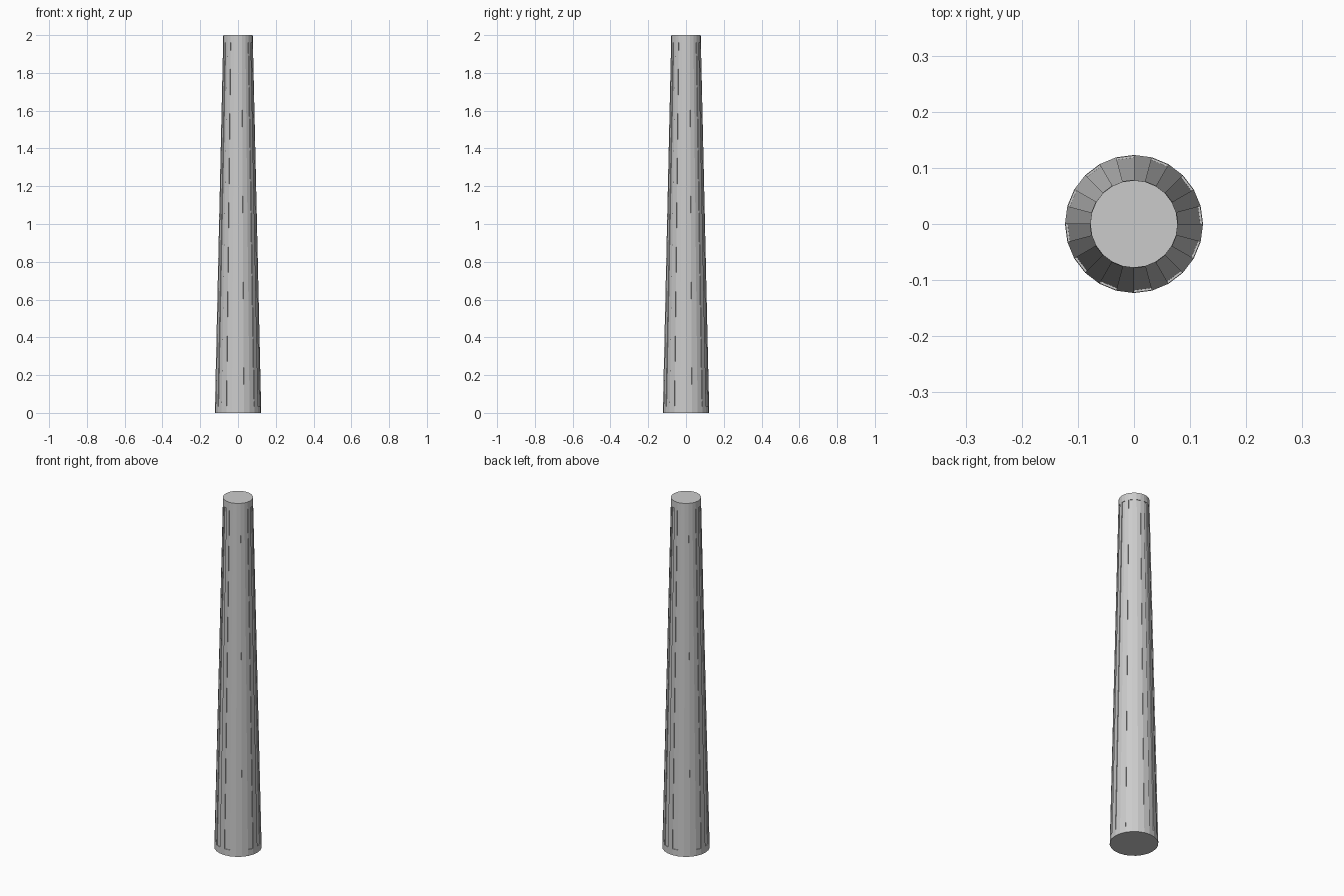
import bpy
import bmesh
from math import cos, sin, tau

cube = bpy.data.objects.get("Cube")
if cube:
    bpy.data.objects.remove(cube, do_unlink=True)

SIDES = 24
BASE_R, TOP_R, HEIGHT = 0.123, 0.078, 2.0
FLUTE_LOW, FLUTE_HIGH, DEPTH = 0.035, 1.96, 0.004

stone = bpy.data.materials.new("grey stone")
stone.use_nodes = True
grey = (0.6, 0.6, 0.6, 1)
stone.diffuse_color = grey
stone.node_tree.nodes["Principled BSDF"].inputs["Base Color"].default_value = grey


def ring(bm, z):
    """Ring of vertices following the taper of the shaft."""
    r = BASE_R + (TOP_R - BASE_R) * z / HEIGHT
    return [bm.verts.new((r * cos(tau * i / SIDES), r * sin(tau * i / SIDES), z))
            for i in range(SIDES)]


# Tapered shaft with plain bands at both ends
bm = bmesh.new()
rings = [ring(bm, z) for z in (0, FLUTE_LOW, FLUTE_HIGH, HEIGHT)]
flutes = []
for level, (low, high) in enumerate(zip(rings, rings[1:])):
    for i in range(SIDES):
        j = (i + 1) % SIDES
        face = bm.faces.new((low[i], low[j], high[j], high[i]))
        if level == 1 and i % 2 == 0:
            flutes.append(face)
bm.faces.new(reversed(rings[0]))
bm.faces.new(rings[-1])
bm.normal_update()

# Shallow flutes sunk into every other side
for face in flutes:
    inward = face.normal * -DEPTH
    sunk = bmesh.ops.extrude_discrete_faces(bm, faces=[face])["faces"][0]
    bmesh.ops.translate(bm, verts=sunk.verts, vec=inward)
bmesh.ops.recalc_face_normals(bm, faces=bm.faces)

mesh = bpy.data.meshes.new("fluted_column")
bm.to_mesh(mesh)
bm.free()
mesh.materials.append(stone)
column = bpy.data.objects.new("fluted_column", mesh)
bpy.context.collection.objects.link(column)
